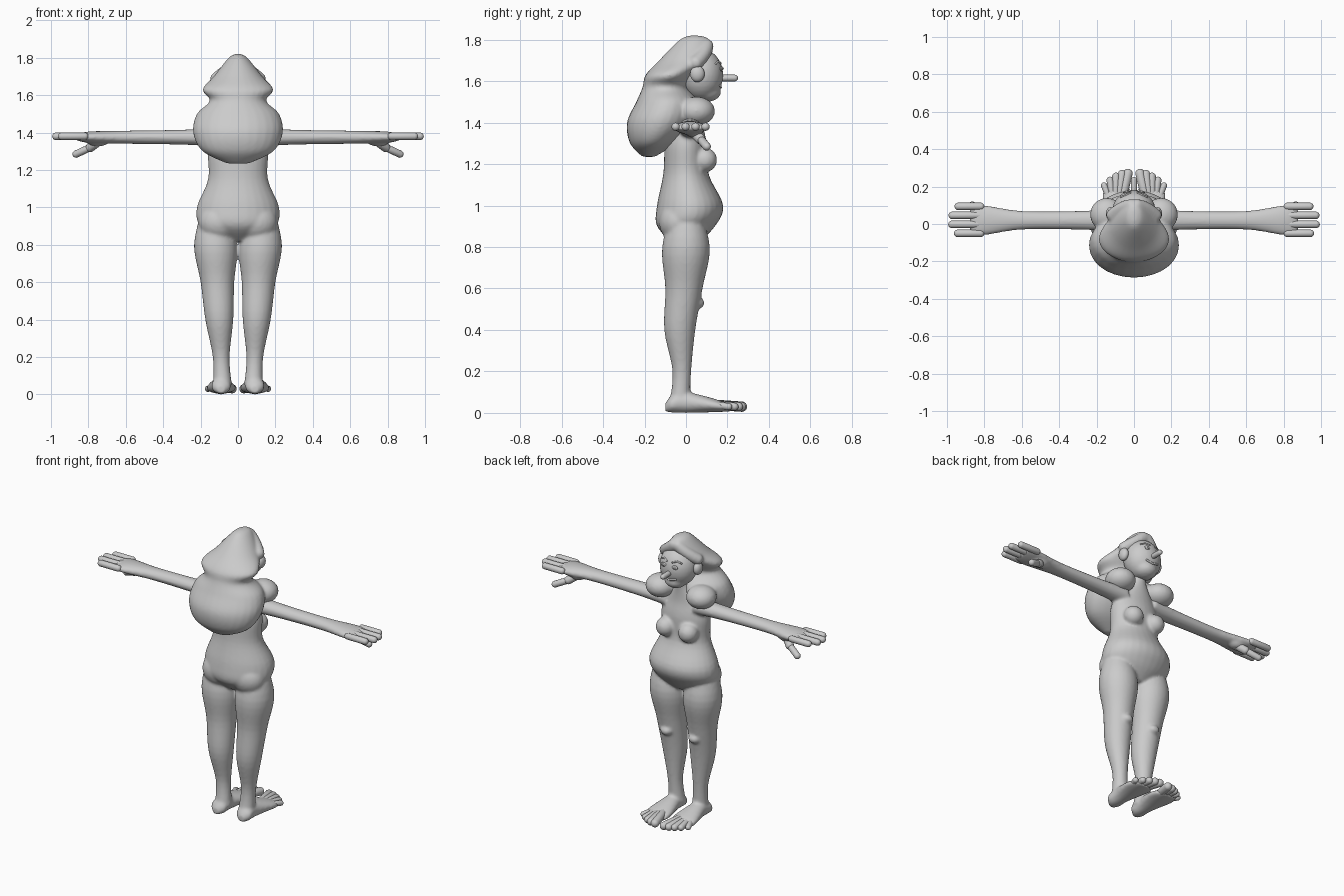
import bpy, bmesh, math
from mathutils import Vector, Matrix

if "Cube" in bpy.data.objects:
    bpy.data.objects.remove(bpy.data.objects["Cube"])

shade = (.6, .6, .6, 1)
grey = bpy.data.materials.new("plain grey")
grey.use_nodes = True
grey.diffuse_color = shade
grey.node_tree.nodes["Principled BSDF"].inputs["Base Color"].default_value = shade

SIDES = (1, -1)
SEGMENTS = 28
STEPS = 5


def spline(rows):
    """Smoothly interpolate between rows of numbers, passing through each row."""
    vectors = [Vector(row) for row in rows]
    padded = [vectors[0]] + vectors + [vectors[-1]]
    smooth_rows = []
    for before, start, end, after in zip(padded, padded[1:], padded[2:], padded[3:]):
        tangent_in = (end - before) / 2
        tangent_out = (after - start) / 2
        for step in range(STEPS):
            t = step / STEPS
            ease = t * t * (3 - 2 * t)
            smooth_rows.append(start.lerp(end, ease)
                               + tangent_in * t * (1 - t) ** 2
                               - tangent_out * t * t * (1 - t))
    return smooth_rows + [vectors[-1]]


def loft(bm, axis, rows, side=1):
    """Skin elliptic rings: position along axis, two centre values, two radii."""
    rings = []
    for along, centre_u, centre_v, radius_u, radius_v in spline(rows):
        ring = []
        for segment in range(SEGMENTS):
            angle = math.tau * segment / SEGMENTS
            u = centre_u + radius_u * math.cos(angle)
            v = centre_v + radius_v * math.sin(angle)
            x, y, z = {"x": (along, u, v), "y": (u, along, v), "z": (u, v, along)}[axis]
            ring.append(bm.verts.new((x * side, y, z)))
        rings.append(ring)
    for lower, upper in zip(rings, rings[1:]):
        for k in range(SEGMENTS):
            bm.faces.new((lower[k - 1], lower[k], upper[k], upper[k - 1]))
    bm.faces.new(rings[0])
    bm.faces.new(rings[-1])


def ball(bm, centre, radii, side=1):
    x, y, z = centre
    place = Matrix.Translation((x * side, y, z)) @ Matrix.Diagonal((*radii, 1))
    bmesh.ops.create_uvsphere(bm, u_segments=SEGMENTS, v_segments=SEGMENTS // 2,
                              radius=1, matrix=place)


def capsule(bm, start, end, radius, side=1):
    mirror = Matrix.Diagonal((side, 1, 1))
    start, end = mirror @ Vector(start), mirror @ Vector(end)
    turn = (end - start).to_track_quat("Z", "Y")
    sphere = bmesh.ops.create_uvsphere(bm, u_segments=16, v_segments=11, radius=radius)
    for vert in sphere["verts"]:
        vert.co = turn @ vert.co + (end if vert.co.z > 0 else start)


def finish(name, bm, blend=False):
    """Turn the shapes into a smooth object, optionally fused into one skin."""
    bmesh.ops.recalc_face_normals(bm, faces=bm.faces)
    for face in bm.faces:
        face.smooth = True
    mesh = bpy.data.meshes.new(name)
    bm.to_mesh(mesh)
    bm.free()
    mesh.materials.append(grey)
    part = bpy.data.objects.new(name, mesh)
    bpy.context.collection.objects.link(part)
    if blend:
        fuse = part.modifiers.new("fuse", "REMESH")
        fuse.mode = "VOXEL"
        fuse.voxel_size = .009
        fuse.use_smooth_shade = True
        soften = part.modifiers.new("soften", "SMOOTH")
        soften.iterations = 6


# Body: torso and neck, limbs and feet fused into one skin
torso = [(.82, 0, .06, .06), (.9, 0, .2, .14), (1, .02, .22, .16), (1.15, 0, .16, .11),
         (1.3, 0, .16, .1), (1.4, .01, .12, .07), (1.5, .03, .05, .05), (1.6, .05, .05, .05)]
leg = [(.05, -.03, .05), (.2, -.02, .045), (.4, -.03, .075), (.6, -.01, .09),
       (.8, 0, .115), (1, 0, .06)]
foot = [(-.1, .02, .02), (-.07, .05, .04), (0, .05, .05), (.15, .08, .03), (.22, .05, .01)]
arm = [(.1, .06, .05), (.3, .05, .04), (.6, .05, .035), (.8, .08, .03), (.88, .07, .01)]

body = bmesh.new()
loft(body, "z", [(z, 0, y, wide, deep) for z, y, wide, deep in torso])
for side in SIDES:
    loft(body, "z", [(z, .08 + z / 20, y, r, r) for z, y, r in leg], side)
    loft(body, "y", [(y, .09, .01 + high * .8, wide, high) for y, wide, high in foot], side)
    loft(body, "x", [(x, .02, 1.375, wide, high) for x, wide, high in arm], side)
    ball(body, (.1, .05, .53), (.04, .04, .03), side)       # knee
    ball(body, (.1, -.04, .92), (.11, .09, .1), side)       # buttock
    ball(body, (.08, .09, 1.22), (.06, .06, .06), side)     # breast
    ball(body, (.75, .04, 1.355), (.06, .04, .03), side)    # thumb base
finish("body", body, blend=True)

# Fingers and thumbs
fingers = bmesh.new()
for side in SIDES:
    for i in range(4):
        across = i * .048 - .05
        reach = .98 - .2 * abs(across - .02) ** 1.5 * 10
        capsule(fingers, (.82, across, 1.38), (reach, across, 1.38), .02, side)
    knuckle = (.79, .07, 1.32)
    capsule(fingers, (.75, .04, 1.35), knuckle, .025, side)
    capsule(fingers, knuckle, (.865, .1, 1.285), .02, side)
finish("fingers", fingers)

# Toes, shrinking towards the outside
toes = bmesh.new()
for side in SIDES:
    for i in range(5):
        across = .032 * (i + 1)
        root = (.05 + across / 2, .13, .04)
        capsule(toes, root, (across, .27 - i * i / 250, .03), .025 - i / 500, side)
finish("toes", toes)

# Head
head = bmesh.new()
skull = Vector((0, .075, 1.63))
skull_radii = Vector((.115, .105, .125))
ball(head, skull, skull_radii)
ball(head, (0, .1, 1.55), (.07, .07, .05))
finish("head", head, blend=True)

# Ears and long nose
features = bmesh.new()
capsule(features, (0, .15, 1.615), (0, .235, 1.615), .016)
for side in SIDES:
    ball(features, (.125, .055, 1.635), (.025, .035, .04), side)
finish("nose_and_ears", features)


def on_face(x, height):
    """Point on the front of the skull."""
    offset = math.hypot(x / skull_radii.x, height / skull_radii.z)
    return skull + Vector((x, skull_radii.y * math.sqrt(1 - offset ** 2), height))


# Eyes, brows and mouth as slight reliefs
face = bmesh.new()
for side in SIDES:
    ball(face, on_face(.04, .03), (.02, .007, .013), side)
    ball(face, on_face(.04, .03), (.008, .012, .008), side)
    brow = on_face(.045, .065)
    capsule(face, on_face(.02, .057), brow, .005, side)
    capsule(face, brow, on_face(.07, .055), .005, side)
    capsule(face, on_face(0, -.06), on_face(.04, -.05), .006, side)
finish("eyes_brows_mouth", face)

# Hair: cap flaring over a rolled lower mass, front lobes and parted fringe
locks = [(1.235, -.18, .06, .03), (1.3, -.16, .19, .11), (1.4, -.12, .24, .165),
         (1.5, -.09, .22, .15), (1.57, -.1, .15, .11), (1.63, -.08, .19, .115),
         (1.7, -.01, .13, .12), (1.8, .04, .05, .07), (1.82, .04, .01, .02)]
hair = bmesh.new()
loft(hair, "z", [(z, 0, y, wide, deep) for z, y, wide, deep in locks])
for side in SIDES:
    ball(hair, (.145, .05, 1.455), (.09, .09, .07), side)
    for i in range(1, 9):
        x = i / 70
        ball(hair, (x, .1 - 4 * x * x, 1.78 - .8 * x), (.035, .035, .035), side)
finish("hair", hair, blend=True)
